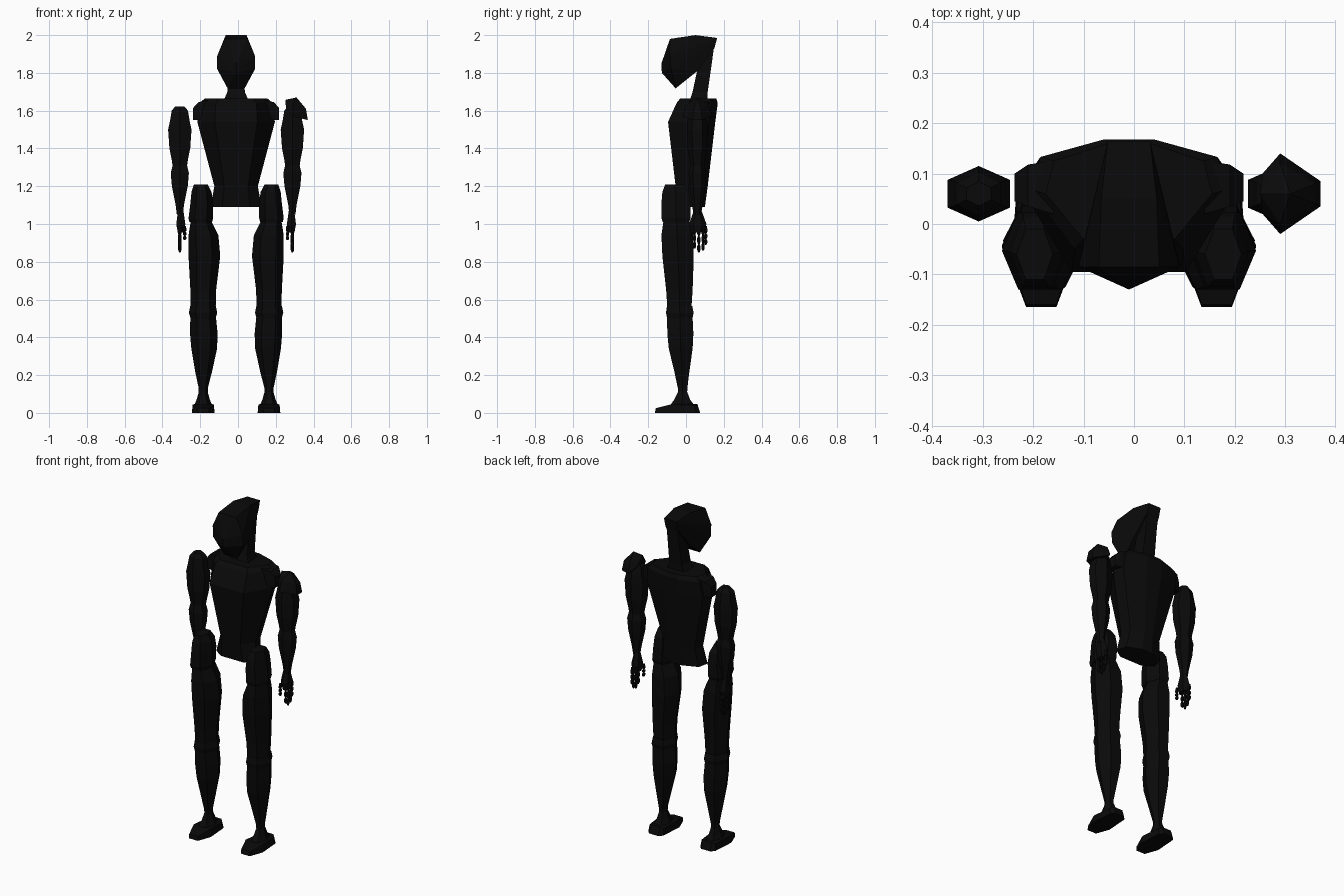
import bpy, bmesh, math

CX = -0.01  # symmetry plane
black = bpy.data.materials.new("matte black")
black.diffuse_color = (0.003, 0.003, 0.003, 1)


def finish(name, bm):
    bmesh.ops.recalc_face_normals(bm, faces=bm.faces)
    me = bpy.data.meshes.new(name)
    bm.to_mesh(me)
    bm.free()
    me.materials.append(black)
    ob = bpy.data.objects.new(name, me)
    bpy.context.collection.objects.link(ob)
    return ob


def skin(name, rings):
    """Join rings of points into a closed, flat-faced tube."""
    bm = bmesh.new()
    loops = [[bm.verts.new(p) for p in r] for r in rings]
    n = len(loops[0])
    for a, b in zip(loops, loops[1:]):
        for i in range(n):
            j = (i + 1) % n
            bm.faces.new((a[i], a[j], b[j], b[i]))
    bm.faces.new(loops[0][::-1])
    bm.faces.new(loops[-1])
    return finish(name, bm)


def hexes(name, sections, turn=0.0):
    """Six-sided limb; each section is z, x, y, half width, half depth."""
    k = math.cos(math.pi / 6)
    kx, ky = (1, k) if turn == 0 else (k, 1)
    rings = []
    for z, x, y, rx, ry in sections:
        ang = [turn + i * math.pi / 3 for i in range(6)]
        rings.append([(x + rx / kx * math.cos(a), y + ry / ky * math.sin(a), z) for a in ang])
    return skin(name, rings)


def hull(name, pts):
    bm = bmesh.new()
    for p in pts:
        bm.verts.new(p)
    r = bmesh.ops.convex_hull(bm, input=bm.verts)
    junk = [g for g in r["geom_interior"] + r["geom_unused"] if isinstance(g, bmesh.types.BMVert)]
    if junk:
        bmesh.ops.delete(bm, geom=list(set(junk)), context='VERTS')
    return finish(name, bm)


def both(points):
    """Symmetric point cloud from half width, y, z."""
    return [(CX + s * x, y, z) for x, y, z in points for s in (-1, 1)]


# head: wedge with a ridge down the face
head = both([(0.06, -0.085, 1.98), (0.055, 0.05, 2.0), (0.042, 0.165, 1.985),
             (0.042, 0.15, 1.93), (0.10, -0.085, 1.89), (0.10, -0.08, 1.82),
             (0.06, 0.06, 1.81), (0.045, -0.055, 1.718)])
hull("head", head + [(CX, -0.13, 1.85), (CX, -0.128, 1.80)])

# neck
skin("neck", [[(CX - w, f, z), (CX + w, f, z), (CX + w * 0.9, b, z), (CX - w * 0.9, b, z)]
              for z, w, f, b in [(1.62, 0.08, 0.01, 0.11), (1.70, 0.046, 0.035, 0.115),
                                 (1.84, 0.042, 0.065, 0.135), (1.95, 0.042, 0.08, 0.15)]])

# torso: eight-sided, flaring towards the shoulders
rings = []
for z, w, front, back in [(1.09, 0.135, -0.04, 0.10), (1.20, 0.115, -0.055, 0.115),
                          (1.54, 0.205, -0.095, 0.155), (1.64, 0.195, -0.05, 0.168),
                          (1.665, 0.165, -0.03, 0.16)]:
    half = [(w * 0.25, back), (w * 0.9, back - 0.035), (w, back - 0.10), (w * 0.55, front)]
    rings.append([(CX + x, y, z) for x, y in half] + [(CX - x, y, z) for x, y in half[::-1]])
skin("torso", rings)

for s, side in ((-1, "left"), (1, "right")):
    # shoulder block
    hull(side + "_shoulder_block",
         [(CX + s * x, y, z) for x, y, z in
          [(0.15, 0.02, 1.55), (0.15, 0.12, 1.55), (0.227, 0.045, 1.55), (0.227, 0.10, 1.55),
           (0.227, 0.045, 1.615), (0.227, 0.10, 1.615), (0.20, 0.035, 1.645), (0.20, 0.118, 1.645),
           (0.15, 0.02, 1.655), (0.15, 0.125, 1.655)]])

    # arm from shoulder ball to wrist
    ax = CX + s * 0.298
    hexes(side + "_upper_arm", [(z, ax, 0.06, r, d) for z, r, d in
          [(1.29, 0.036, 0.034), (1.34, 0.043, 0.042), (1.40, 0.055, 0.052), (1.50, 0.062, 0.055),
           (1.545, 0.052, 0.052), (1.60, 0.043, 0.043), (1.623, 0.024, 0.024)]], math.pi / 6)
    hexes(side + "_forearm", [(z, ax, 0.06, r, d) for z, r, d in
          [(1.05, 0.016, 0.020), (1.10, 0.022, 0.028), (1.20, 0.042, 0.042),
           (1.27, 0.048, 0.046), (1.32, 0.036, 0.036)]], math.pi / 6)

    # hand with beaded fingers and thumb
    hexes(side + "_hand", [(z, ax - s * 0.005, 0.062, r, d) for z, r, d in
          [(0.955, 0.016, 0.035), (1.00, 0.024, 0.046), (1.05, 0.017, 0.028), (1.07, 0.014, 0.02)]],
          math.pi / 6)
    fingers = [(0.0, 0.045, 0.87), (0.0, 0.068, 0.85), (0.0, 0.09, 0.86), (0.0, 0.104, 0.89),
               (0.026, 0.03, 0.915)]
    for n, (inward, y, tip) in enumerate(fingers):
        fx, step = ax - s * inward, (0.98 - tip) / 3
        secs = []
        for j in range(3):
            z = tip + j * step
            secs += [(z, fx, y, 0.004, 0.004), (z + step * 0.3, fx, y, 0.009, 0.009),
                     (z + step * 0.75, fx, y, 0.009, 0.009)]
        hexes(f"{side}_{'thumb' if n == 4 else 'finger_%d' % (n + 1)}",
              secs + [(0.99, fx, y, 0.006, 0.006)])

    # hip guard
    def lx(x):
        return CX + s * x
    hexes(side + "_hip", [(1.01, lx(0.187), -0.053, 0.06, 0.07), (1.03, lx(0.187), -0.053, 0.065, 0.077),
          (1.11, lx(0.182), -0.053, 0.06, 0.077), (1.17, lx(0.183), -0.055, 0.053, 0.07),
          (1.21, lx(0.187), -0.06, 0.036, 0.05)])

    # thigh, knee and shin
    hexes(side + "_thigh", [(0.56, lx(0.174), -0.035, 0.066, 0.064), (0.65, lx(0.174), -0.035, 0.068, 0.07),
          (0.83, lx(0.168), -0.042, 0.084, 0.083), (0.94, lx(0.173), -0.047, 0.079, 0.083),
          (1.01, lx(0.185), -0.05, 0.056, 0.07), (1.03, lx(0.19), -0.05, 0.045, 0.05)])
    hexes(side + "_knee", [(0.50, lx(0.175), -0.033, 0.066, 0.067), (0.53, lx(0.175), -0.033, 0.075, 0.073),
          (0.565, lx(0.175), -0.034, 0.068, 0.067)])
    hexes(side + "_shin", [(0.09, lx(0.174), -0.018, 0.024, 0.024), (0.13, lx(0.174), -0.018, 0.024, 0.025),
          (0.22, lx(0.172), -0.022, 0.045, 0.040), (0.34, lx(0.169), -0.028, 0.068, 0.063),
          (0.42, lx(0.171), -0.03, 0.073, 0.069), (0.52, lx(0.175), -0.033, 0.067, 0.067)])

    # foot: low sole with a wedge rising to the ankle
    foot = [(0.03, -0.165, 0), (0.03, -0.16, 0.025), (0.06, -0.085, 0), (0.056, -0.08, 0.045),
            (0.05, 0.055, 0), (0.03, 0.075, 0), (0.047, 0.045, 0.04), (0.03, 0.06, 0.048)]
    hull(side + "_foot", [(lx(0.174 + t * x), y, z) for x, y, z in foot for t in (-1, 1)])
    hexes(side + "_ankle", [(0.035, lx(0.174), -0.02, 0.05, 0.068), (0.07, lx(0.174), -0.02, 0.035, 0.042),
          (0.11, lx(0.174), -0.018, 0.024, 0.025)])

# single armour pad over the right shoulder
pad = hull("shoulder_pad", [(0.37, 0.035, 1.55), (0.37, 0.085, 1.55), (0.36, 0.04, 1.61),
                            (0.36, 0.08, 1.61), (0.29, 0.14, 1.57), (0.29, -0.02, 1.57),
                            (0.29, 0.12, 1.63), (0.29, 0.0, 1.63), (0.31, 0.06, 1.67),
                            (0.25, 0.06, 1.657), (0.255, 0.02, 1.61), (0.255, 0.10, 1.61)])
